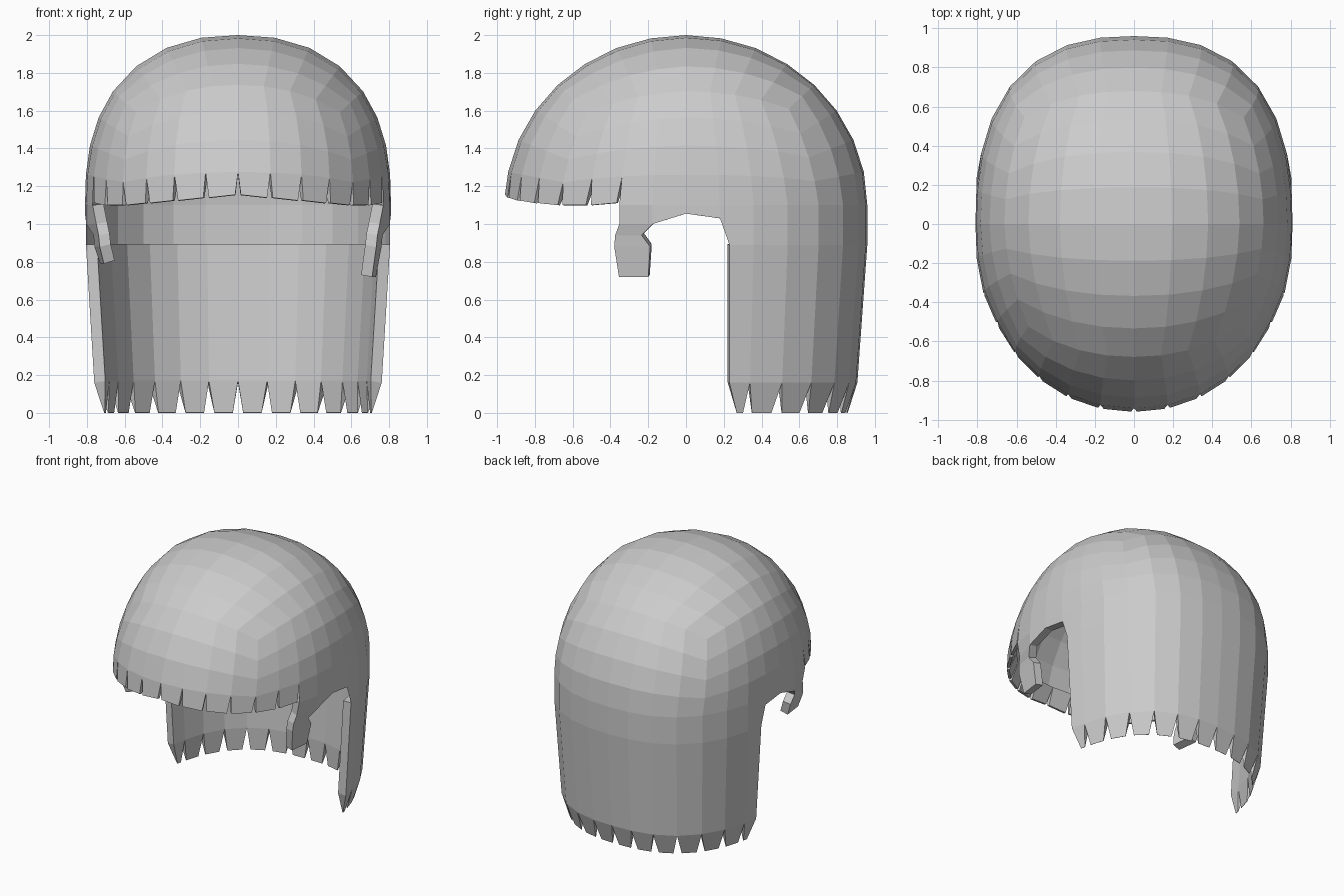
import bpy, bmesh, math
from mathutils import Vector

if "Cube" in bpy.data.objects:
    bpy.data.objects.remove(bpy.data.objects["Cube"])

N = 4                      # half the segments of a rounded-cube face
RX, RY, RZ, ZC = 0.81, 0.96, 0.90, 1.10


def dome(u, v, w):
    """Grid point of a cube, blown up to the rounded head shape."""
    x, y, z = (math.tan(k / N * math.pi / 4) for k in (u, v, w))
    x *= 1.07 + 0.15 * w / N
    length = math.sqrt(x * x + y * y + z * z)
    front = min(1, max(0, -2 * y / length))
    p = 2.5 - 0.38 * front - 0.17 * z / length * (1 - front)
    r = (abs(x) ** p + (y * y + z * z) ** (p / 2)) ** (1 / p)
    return Vector((x / r * RX, y / r * RY, ZC + z / r * RZ))


class Part:
    """Mesh under construction with shared, keyed vertices."""

    def __init__(self, name):
        self.name, self.bm, self.cache = name, bmesh.new(), {}
        self.thin = []

    def vert(self, key, co):
        if key not in self.cache:
            self.cache[key] = self.bm.verts.new(co)
        return self.cache[key]

    def dv(self, u, v, w):
        return self.vert((u, v, w), dome(u, v, w))

    def col(self, i, w):
        return self.dv(*ring[i % R], w)

    def low(self, i, z):
        return self.vert(("low", i, z), low_co(i, z))

    def face(self, *vs):
        self.bm.faces.new(vs)

    def lock(self, a, b, ca, cb, ia, ib, za, zb, curl, weight):
        """Tapered tip below the edge a-b."""
        pts = [ca.lerp(cb, ia), cb.lerp(ca, ib)]
        new = [self.bm.verts.new((p.x * curl, p.y * curl, z)) for p, z in zip(pts, (za, zb))]
        self.face(new[0], new[1], b, a)
        self.thin += [(v, weight) for v in new]

    def finish(self, thickness=0.0):
        self.bm.verts.index_update()
        weights = {v.index: w for v, w in self.thin}
        mesh = bpy.data.meshes.new(self.name)
        self.bm.to_mesh(mesh)
        self.bm.free()
        ob = bpy.data.objects.new(self.name, mesh)
        bpy.context.collection.objects.link(ob)
        if thickness:
            group = ob.vertex_groups.new(name="thickness")
            for v in mesh.vertices:
                group.add([v.index], weights.get(v.index, 1.0), "REPLACE")
            mod = ob.modifiers.new("thickness", "SOLIDIFY")
            mod.thickness, mod.offset, mod.vertex_group = thickness, -1, "thickness"


# Columns round the head: front, right, back, left
K = range(-N, N)
ring = ([(k, -N) for k in K] + [(N, k) for k in K]
        + [(-k, N) for k in K] + [(-N, -k) for k in K])
R = len(ring)
FRINGE = list(range(0, 10)) + [30, 31]
BACK = range(13, 27)


def low_co(i, z):
    c = dome(*ring[i % R], 0)
    s = 1 - 0.055 * max(0, (0.89 - z) / 0.73)
    c.x *= s
    c.y *= s
    if i in (13, 27):
        c.y = 0.23 if z < 1 else 0.18
    if i in (10, 30):
        c.x *= 0.975
    c.z = z
    return c


# Crown: a single skin
crown = Part("crown")
for u in K:
    for v in K:
        crown.face(*(crown.dv(u + a, v + b, N) for a, b in ((0, 0), (1, 0), (1, 1), (0, 1))))
for i in range(R):
    for w in range(1 if i in FRINGE else 0, N):
        crown.face(crown.col(i, w), crown.col(i + 1, w), crown.col(i + 1, w + 1), crown.col(i, w + 1))
for i in BACK:
    crown.face(crown.low(i, 1.03), crown.low(i + 1, 1.03), crown.col(i + 1, 0), crown.col(i, 0))
    crown.face(crown.low(i, 0.89), crown.low(i + 1, 0.89), crown.low(i + 1, 1.03), crown.low(i, 1.03))
crown.finish()


# Fringe of short tips
def fringe_z(p):
    return 1.10 + 0.055 * max(0, 1 - abs(p.x) / 0.6) + 0.012 * (p.y > -0.45)


fringe = Part("fringe")
for i in FRINGE:
    ca, cb = dome(*ring[i], 0), dome(*ring[(i + 1) % R], 0)
    fringe.lock(fringe.col(i, 1), fringe.col(i + 1, 1), ca, cb, 0.09, 0.09,
                fringe_z(ca), fringe_z(cb), 1.0, 0.3)
fringe.finish(0.06)

# Long back hair with pointed tips
back_hair = Part("back_hair")
low = back_hair.low
for i in BACK:
    back_hair.face(low(i, 0.16), low(i + 1, 0.16), low(i + 1, 0.89), low(i, 0.89))
    back_hair.lock(low(i, 0.16), low(i + 1, 0.16), low_co(i, 0.16), low_co(i + 1, 0.16),
                   0.5 if i == 13 else 0.18, 0.5 if i == 26 else 0.18, 0, 0, 0.945, 0.05)
back_hair.finish(0.06)

# Ear arches and sideburns, right then left
for side, front, rear, mid, back, end in ((1, 10, 11, 12, 13, 0.72), (-1, 30, 29, 28, 27, 0.79)):
    ear = Part("right_sideburn" if side > 0 else "left_sideburn")
    low, col = ear.low, ear.col

    def quad(*vs):
        ear.face(*vs[::side])

    arch = low(mid, 1.055)
    quad(low(rear, 1.0), arch, col(mid, 0), col(rear, 0))
    quad(arch, low(back, 1.03), col(back, 0), col(mid, 0))
    f, b = low(front, 1.0), low(rear, 1.0)
    quad(f, b, col(rear, 0), col(front, 0))
    for yf, yb, xf, xb, z in ((-0.375, -0.235, 0.738, 0.765, 0.94),
                              (-0.38, -0.19, 0.732, 0.76, 0.88),
                              (-0.355, -0.20, 0.71, 0.73, end)):
        nf = ear.bm.verts.new((side * xf, yf, z))
        nb = ear.bm.verts.new((side * xb, yb, z))
        quad(nf, nb, b, f)
        f, b = nf, nb
    ear.finish(0.06)
